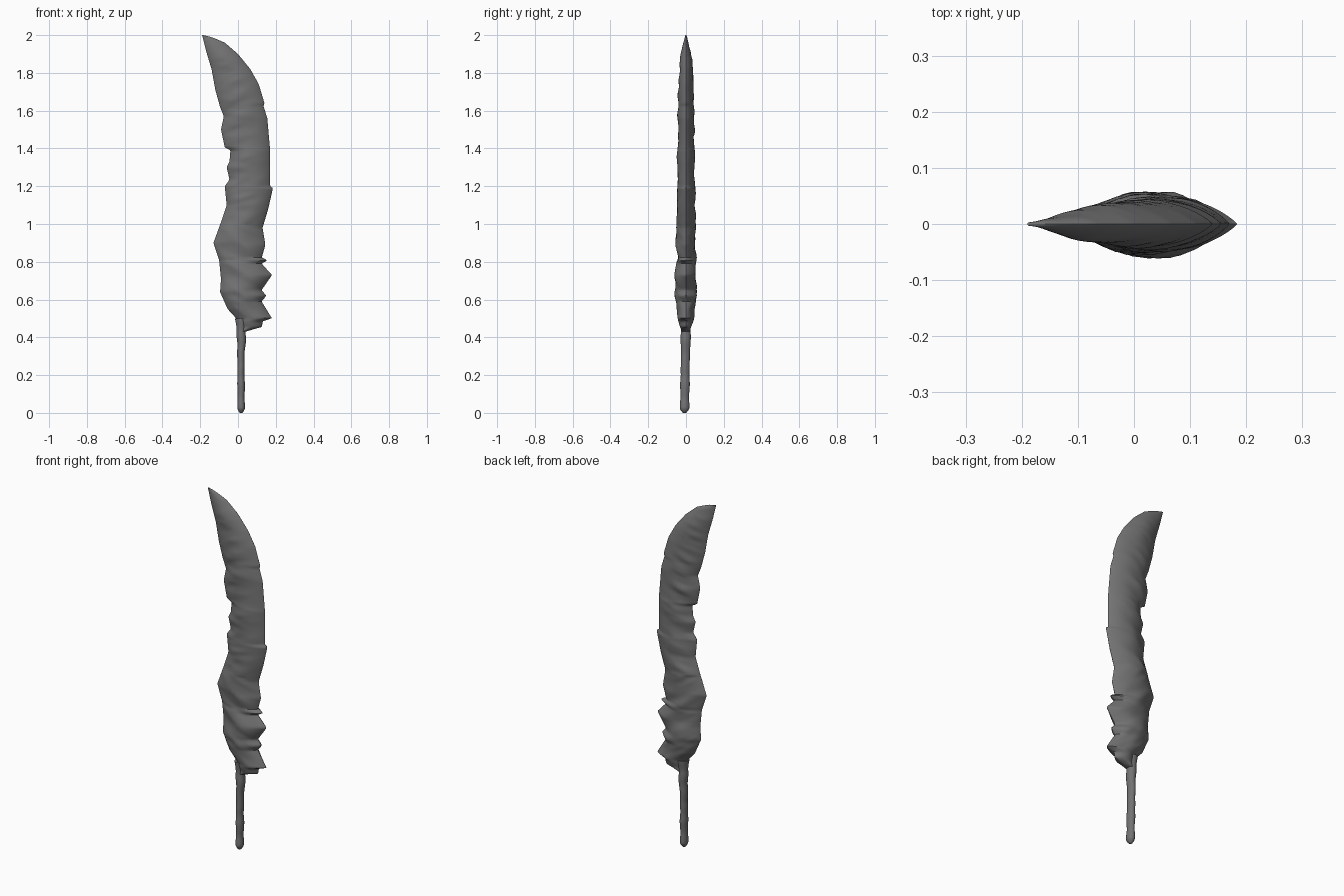
import bpy, bmesh, math
from mathutils import Vector, noise

cube = bpy.data.objects.get("Cube")
if cube:
    bpy.data.objects.remove(cube)

# Single dark stone-grey material
grey = bpy.data.materials.new("dark grey")
grey.use_nodes = True
colour = (0.17, 0.17, 0.17, 1)
grey.diffuse_color = colour
grey.node_tree.nodes["Principled BSDF"].inputs["Base Color"].default_value = colour

# Outline of the two blade edges as (z, x), and half thickness as (z, y)
LEFT = [(.43, .01), (.49, 0), (.55, -.055), (.64, -.095), (.71, -.09), (.81, -.1), (.9, -.13),
        (1.01, -.09), (1.1, -.06), (1.2, -.07), (1.235, -.045), (1.3, -.06), (1.33, -.045),
        (1.39, -.04), (1.405, -.07), (1.5, -.09), (1.57, -.075), (1.62, -.095),
        (1.71, -.12), (1.82, -.14), (1.92, -.17), (2, -.19)]
RIGHT = [(.43, .04), (.445, .09), (.455, .127), (.485, .13), (.5, .18), (.59, .125), (.62, .15),
         (.65, .125), (.73, .18), (.79, .125), (.81, .16), (.82, .125), (.89, .145), (.98, .13),
         (1.08, .16), (1.19, .185), (1.2, .17), (1.39, .17), (1.56, .155), (1.625, .135),
         (1.64, .14), (1.74, .11), (1.82, .065), (1.9, 0), (1.96, -.07), (1.99, -.14), (2, -.185)]
THICK = [(.43, .022), (.5, .043), (.6, .052), (.75, .053), (.95, .048), (1.05, .05),
         (1.4, .045), (1.7, .041), (1.87, .032), (1.95, .016), (2, .003)]


def sample(table, z):
    for (z0, v0), (z1, v1) in zip(table, table[1:]):
        if z <= z1:
            return v0 + (v1 - v0) * max(0, (z - z0) / (z1 - z0))
    return table[-1][1]


def ripple(x, z, side):
    # Creases slant down towards the right edge low on the blade, and up above
    slant = 0.75 if z < 1 else -0.3
    coarse = noise.noise(Vector((x * 5, (z + slant * x) * 15, side * 3.7)))
    fine = noise.noise(Vector((x * 14, (z + slant * x) * 32, side * 7.1)))
    return 0.24 * coarse + 0.10 * fine


def loft(name, rings):
    bm = bmesh.new()
    loops = [[bm.verts.new(p) for p in ring] for ring in rings]
    for a, b in zip(loops, loops[1:]):
        for i in range(len(a)):
            j = (i + 1) % len(a)
            bm.faces.new((a[i], a[j], b[j], b[i]))
    bm.faces.new(loops[0][::-1])
    bm.faces.new(loops[-1])
    bmesh.ops.recalc_face_normals(bm, faces=bm.faces[:])
    mesh = bpy.data.meshes.new(name)
    bm.to_mesh(mesh)
    bm.free()
    mesh.materials.append(grey)
    obj = bpy.data.objects.new(name, mesh)
    bpy.context.collection.objects.link(obj)
    bpy.ops.object.select_all(action='DESELECT')
    obj.select_set(True)
    bpy.context.view_layer.objects.active = obj
    bpy.ops.object.shade_smooth_by_angle(angle=math.radians(45))
    return obj


def blade_ring(z, sides=36):
    left, right, thick = sample(LEFT, z), sample(RIGHT, z), sample(THICK, z)
    ring = []
    for i in range(sides):
        angle = 2 * math.pi * i / sides
        u, side = math.cos(angle), (1 if i < sides / 2 else -1)
        x = (left + right) / 2 + u * (right - left) / 2
        # The upper right of the blade is ground smooth
        rough = 1 if z < 1 else 1 - 0.8 * max(0, min(1, u + 0.4))
        lens = max(0, 1 - u * u) ** 0.85
        ring.append((x, side * thick * lens * (1 + rough * ripple(x, z, side)), z))
    return ring


def grip_ring(z, sides=16):
    # Knobbly stick with a rounded foot, swelling into the blade
    swell = max(0, z - 0.32) * 0.06
    foot = math.sqrt(min(1, (z + 0.003) / 0.025))
    knob = 1 + 0.16 * noise.noise(Vector((2, 0, z * 17)))
    rx, ry = (0.019 + swell) * foot * knob, (0.024 + swell * 0.5) * foot * knob
    cx = 0.016 + 0.006 * noise.noise(Vector((5, 1, z * 12)))
    cy = -0.008 * (1 - z / 0.5)
    return [(cx + rx * math.cos(2 * math.pi * i / sides),
             cy + ry * math.sin(2 * math.pi * i / sides), z) for i in range(sides)]


# Blade, with rows slightly denser than the smallest notch
ROWS = 196
loft("blade", [blade_ring(0.43 + 1.57 * i / ROWS) for i in range(ROWS + 1)])

# Grip, running up inside the blade
loft("grip", [grip_ring(0.5 * (i / 50) ** 1.3) for i in range(51)])
